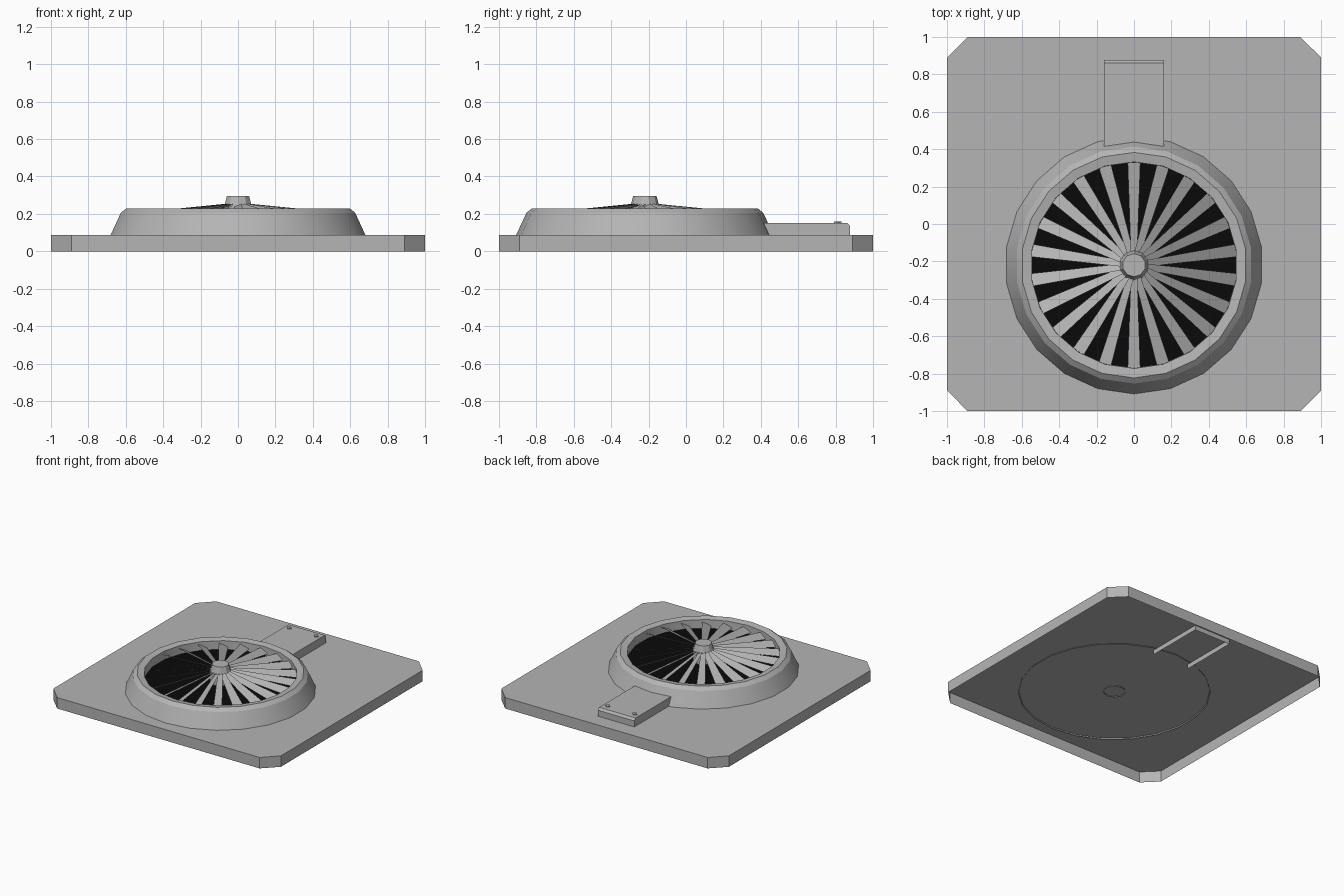
import bpy, bmesh, math

if "Cube" in bpy.data.objects:
    bpy.data.objects.remove(bpy.data.objects["Cube"])

FAN_Y = -0.22      # fan centre
SIDES = 22         # shroud facets and blade count

black = bpy.data.materials.new("black")
black.diffuse_color = (0.003, 0.003, 0.003, 1)
black.use_nodes = True
black.node_tree.nodes["Principled BSDF"].inputs["Base Color"].default_value = black.diffuse_color
grey = bpy.data.materials.new("mid_grey")
grey.diffuse_color = (0.46, 0.46, 0.46, 1)
grey.use_nodes = True
grey.node_tree.nodes["Principled BSDF"].inputs["Base Color"].default_value = grey.diffuse_color


def make(name, verts, faces, mat=grey, smooth=None):
    mesh = bpy.data.meshes.new(name)
    mesh.from_pydata(verts, [], faces)
    mesh.update()
    mesh.materials.append(mat)
    obj = bpy.data.objects.new(name, mesh)
    bpy.context.collection.objects.link(obj)
    if smooth:
        bpy.ops.object.select_all(action='DESELECT')
        obj.select_set(True)
        bpy.context.view_layer.objects.active = obj
        bpy.ops.object.shade_smooth_by_angle(angle=math.radians(smooth))
    return obj


def lathe(name, profile, sides, cx=0, cy=FAN_Y, cap=False, mat=grey, smooth=None):
    """Revolve (radius, z) points, listed from the bottom outside upward."""
    verts, faces = [], []
    for r, z in profile:
        for i in range(sides):
            a = 2 * math.pi * i / sides + math.pi / 2
            verts.append((cx + r * math.cos(a), cy + r * math.sin(a), z))
    for k in range(len(profile) - 1):
        for i in range(sides):
            j = (i + 1) % sides
            faces.append((k * sides + i, k * sides + j,
                          (k + 1) * sides + j, (k + 1) * sides + i))
    if cap:
        top = (len(profile) - 1) * sides
        faces.append(tuple(range(top, top + sides)))
    return make(name, verts, faces, mat, smooth)


# Base plate: chamfered square, hollow underneath
c = 0.89
outline = [(-c, -1), (c, -1), (1, -c), (1, c), (c, 1), (-c, 1), (-1, c), (-1, -c)]
n = len(outline)
verts = [(x, y, 0) for x, y in outline] + [(x, y, 0.087) for x, y in outline]
faces = [(i, (i + 1) % n, n + (i + 1) % n, n + i) for i in range(n)]
faces.append(tuple(range(n, 2 * n)))
make("base_plate", verts, faces)

# Fan shroud with chamfered lip and inner wall
lathe("shroud", [(0.692, 0.079), (0.633, 0.206), (0.603, 0.23),
                 (0.552, 0.222), (0.55, 0.15)], SIDES, smooth=18)

# Dark well behind the blades
lathe("fan_well", [(0.55, 0.155)], SIDES, cap=True, mat=black)

# Hub
lathe("hub", [(0.08, 0.08), (0.08, 0.245), (0.073, 0.256), (0.062, 0.297)],
      10, cap=True)

# Blades: tilted tapered strips sloping down from the hub
verts, faces = [], []
for i in range(SIDES):
    a = 2 * math.pi * i / SIDES + math.pi / 2
    rad, tan = (math.cos(a), math.sin(a)), (-math.sin(a), math.cos(a))
    b = len(verts)
    for r, w, z, lift in ((0.065, -0.017, 0.247, -0.007), (0.55, -0.034, 0.19, -0.016),
                          (0.55, 0.034, 0.19, 0.016), (0.065, 0.017, 0.247, 0.007)):
        verts.append((rad[0] * r + tan[0] * w, FAN_Y + rad[1] * r + tan[1] * w, z + lift))
    faces.append((b, b + 1, b + 2, b + 3))
make("fan_blades", verts, faces)

# Rear connector box: open-bottomed, chamfered back edge
side = [(0.41, 0.05), (0.41, 0.152), (0.862, 0.152), (0.877, 0.135), (0.877, 0.05)]
m = len(side)
verts = [(-0.16, y, z) for y, z in side] + [(0.16, y, z) for y, z in side]
faces = [(k, m + k, m + k + 1, k + 1) for k in range(1, m - 1)]
faces += [tuple(range(m)), tuple(reversed(range(m, 2 * m)))]
make("connector_box", verts, faces)

# Screws on the box
for s in (-1, 1):
    lathe("screw", [(0.02, 0.15), (0.02, 0.159)], 4, cx=0.118 * s, cy=0.812, cap=True)
